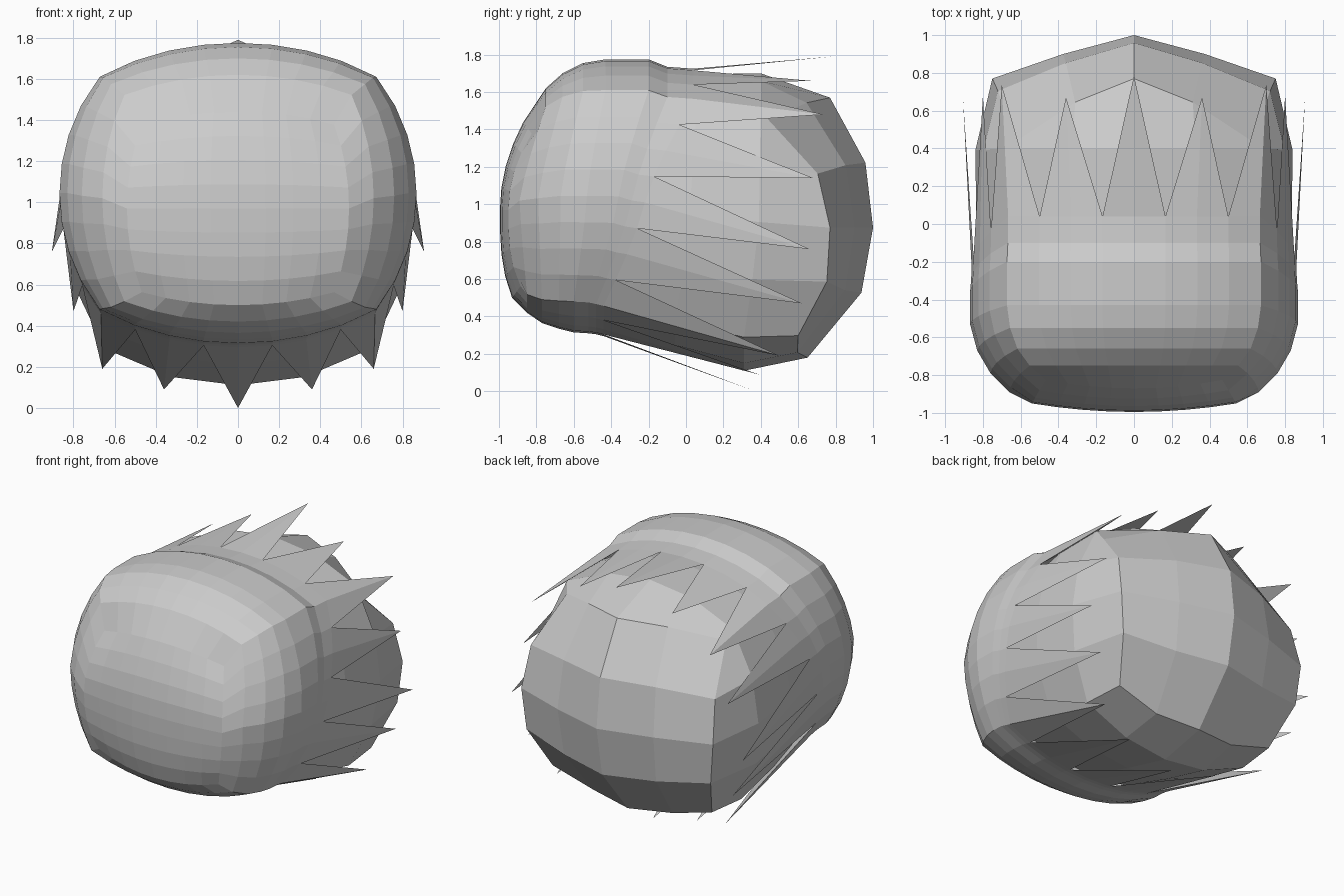
import bpy, bmesh, math

cube = bpy.data.objects.get("Cube")
if cube:
    bpy.data.objects.remove(cube, do_unlink=True)

grey = bpy.data.materials.new("light_grey")
grey.use_nodes = True
GREY = (0.6, 0.6, 0.6, 1.0)
grey.diffuse_color = GREY
grey.node_tree.nodes["Principled BSDF"].inputs["Base Color"].default_value = GREY


def perimeter(n):
    """Grid cells around a square's border, clockwise from its top left corner."""
    return ([(i, n) for i in range(n)] + [(n, n - i) for i in range(n)]
            + [(n - i, 0) for i in range(n)] + [(0, i) for i in range(n)])


def section(u, v, w, zt, zb, r):
    """Rounded-square cross-section: half width, top, bottom, roundness."""
    mid, h = (zt + zb) / 2, (zt - zb) / 2
    return (w * u * math.sqrt(1 - r * v * v / 2),
            mid + h * v * math.sqrt(1 - r * u * u / 2))


def cap(bm, n, size, depth):
    """Domed n x n grid; returns its border vertices."""
    grid = {}
    for i in range(n + 1):
        for j in range(n + 1):
            u, v = 2 * i / n - 1, 2 * j / n - 1
            x, z = section(u, v, *size)
            grid[i, j] = bm.verts.new((x, depth(u, v), z))
    for i in range(n):
        for j in range(n):
            bm.faces.new([grid[i, j], grid[i + 1, j], grid[i + 1, j + 1], grid[i, j + 1]])
    return [grid[c] for c in perimeter(n)]


def ring(bm, n, prev, size, yt, ys, yb):
    """Adds one tilted ring and bridges it to the previous one."""
    new = []
    for i, j in perimeter(n):
        u, v = 2 * i / n - 1, 2 * j / n - 1
        x, z = section(u, v, *size)
        y = ys + abs(v) ** 1.2 * ((yt if v > 0 else yb) - ys)
        new.append(bm.verts.new((x, y, z)))
    for k in range(4 * n):
        m = (k + 1) % (4 * n)
        bm.faces.new([prev[k], prev[m], new[m], new[k]])
    return new


def finish(bm, name):
    bmesh.ops.recalc_face_normals(bm, faces=bm.faces[:])
    mesh = bpy.data.meshes.new(name)
    bm.to_mesh(mesh)
    bm.free()
    mesh.materials.append(grey)
    ob = bpy.data.objects.new(name, mesh)
    bpy.context.collection.objects.link(ob)


# Front shell: domed face, then rings running back to the rim
N = 8


def face_depth(u, v):
    drop = 0.125 * v * v if v > 0 else 0.065 * abs(v) ** 3
    return -0.995 + 0.045 * u * u + drop


bm = bmesh.new()
loop = cap(bm, N, (0.54, 1.44, 0.50, 0.5), face_depth)
shell_rings = [
    # half width, top z, bottom z, roundness, top y, side y, bottom y
    (0.66, 1.62, 0.42, 0.60, -0.75, -0.89, -0.85),
    (0.76, 1.70, 0.365, 0.68, -0.66, -0.79, -0.77),
    (0.83, 1.755, 0.335, 0.75, -0.55, -0.67, -0.68),
    (0.868, 1.775, 0.315, 0.80, -0.43, -0.53, -0.60),
    (0.868, 1.775, 0.31, 0.80, -0.20, -0.36, -0.52),
    (0.862, 1.735, 0.305, 0.80, -0.10, -0.29, -0.48),
    (0.86, 1.725, 0.295, 0.80, 0.04, -0.22, -0.44),
]
for s in shell_rings:
    loop = ring(bm, N, loop, s[:4], *s[4:])

# Spikes around the rim: tips from top centre down the left side, mirrored
tips = [(0, 0.785, 1.79), (0.36, 0.67, 1.66), (0.70, 0.735, 1.48),
        (0.80, 0.68, 1.14), (0.905, 0.66, 0.76), (0.80, 0.62, 0.47),
        (0.66, 0.50, 0.19), (0.36, 0.39, 0.09), (0, 0.37, 0.0)]
count = 4 * N
for i in range(0, count, 2):
    k = (i - N // 2) % count
    side = 1
    if k > count // 2:
        k, side = count - k, -1
    x, y, z = tips[k // 2]
    tip = bm.verts.new((side * x, y, z))
    a, mid, b = loop[i - 1], loop[i], loop[(i + 1) % count]
    bm.faces.new([a, mid, tip])
    bm.faces.new([mid, b, tip])
    bm.faces.new([b, a, tip])
finish(bm, "spiked_front_shell")

# Back of the head: coarse domed grid with rings running forward into the shell
M = 4


def back_depth(u, v):
    b, c = (0.23, 0.10) if v > 0 else (0.35, -0.18)
    return 1.0 - 0.23 * abs(u) ** 1.2 - b * abs(v) ** 2.5 - c * u * u * v * v


bm = bmesh.new()
loop = cap(bm, M, (0.75, 1.57, 0.18, 0.62), back_depth)
head_rings = [
    (0.84, 1.70, 0.11, 0.80, 0.40, 0.39, 0.31),
    (0.835, 1.695, 0.21, 0.80, 0.06, 0.02, -0.06),
    (0.80, 1.66, 0.34, 0.80, -0.15, -0.32, -0.46),
]
for s in head_rings:
    loop = ring(bm, M, loop, s[:4], *s[4:])
finish(bm, "head_back")
